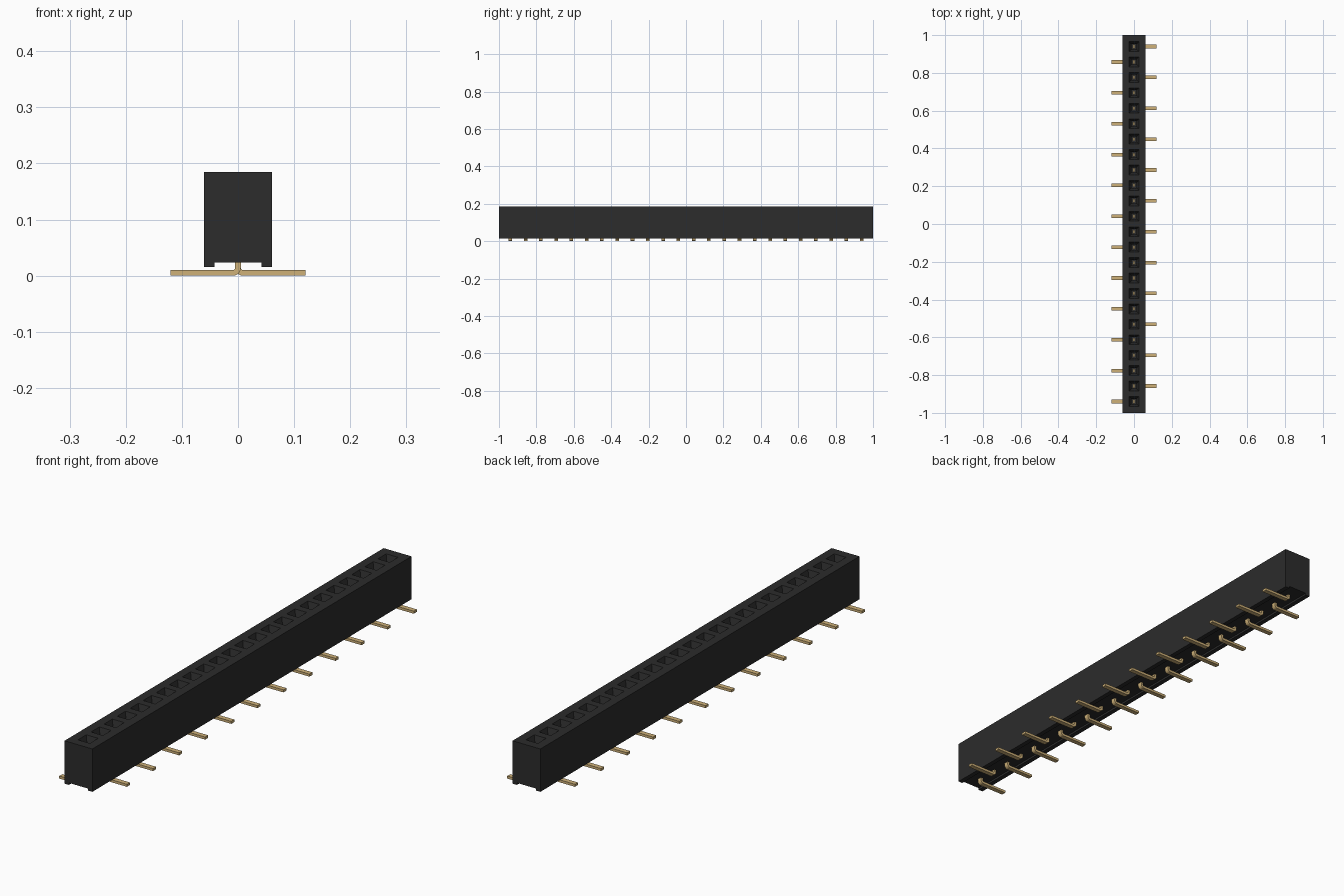
import bpy, bmesh, math

if "Cube" in bpy.data.objects:
    bpy.data.objects.remove(bpy.data.objects["Cube"], do_unlink=True)

COUNT = 24
PITCH = 0.0817
HOLE = 0.026          # half width of a socket opening
TOP, BASE, CHANNEL = 0.185, 0.015, 0.023
HALF_X, HALF_CHANNEL = 0.061, 0.042
pins_y = [(i - (COUNT - 1) / 2) * PITCH for i in range(COUNT)]


def material(name, rgb, rough):
    mat = bpy.data.materials.new(name)
    mat.use_nodes = True
    mat.diffuse_color = (*rgb, 1)
    node = mat.node_tree.nodes["Principled BSDF"]
    node.inputs["Base Color"].default_value = (*rgb, 1)
    node.inputs["Roughness"].default_value = rough
    return mat


def finish(bm, name, mat):
    bmesh.ops.recalc_face_normals(bm, faces=bm.faces)
    mesh = bpy.data.meshes.new(name)
    bm.to_mesh(mesh)
    bm.free()
    mesh.materials.append(mat)
    obj = bpy.data.objects.new(name, mesh)
    bpy.context.collection.objects.link(obj)
    return obj


def sweep(bm, profile, stations):
    """Sweep an xz profile along y; return the rows of side faces."""
    rings = [[bm.verts.new((x, y, z)) for x, z in profile] for y in stations]
    n = len(profile)
    rows = []
    for a, b in zip(rings, rings[1:]):
        rows.append([bm.faces.new((a[k], a[(k + 1) % n], b[(k + 1) % n], b[k]))
                     for k in range(n)])
    bm.faces.new(rings[0][::-1])
    bm.faces.new(rings[-1])
    return rows


def sink(bm, faces, scale, depth):
    """Extrude each face downwards on its own, narrowing it."""
    moved = bmesh.ops.extrude_discrete_faces(bm, faces=faces)["faces"]
    for f in moved:
        c = f.calc_center_median()
        for v in f.verts:
            v.co.x = c.x + (v.co.x - c.x) * scale
            v.co.y = c.y + (v.co.y - c.y) * scale
            v.co.z -= depth
    return moved


black = material("black plastic", (0.025, 0.025, 0.025), 0.6)
gold = material("gold metal", (0.62, 0.44, 0.19), 0.5)

# Housing: channelled bar with a row of funnel-shaped sockets
bm = bmesh.new()
profile = [(-HOLE, TOP), (HOLE, TOP), (HALF_X, TOP), (HALF_X, BASE),
           (HALF_CHANNEL, BASE), (HALF_CHANNEL, CHANNEL),
           (-HALF_CHANNEL, CHANNEL), (-HALF_CHANNEL, BASE),
           (-HALF_X, BASE), (-HALF_X, TOP)]
stations = [-1] + [y + d for y in pins_y for d in (-HOLE, HOLE)] + [1]
rows = sweep(bm, profile, stations)
bmesh.ops.recalc_face_normals(bm, faces=bm.faces)
mouths = [row[0] for row in rows[1::2]]
throats = sink(bm, mouths, 0.55, 0.035)
sink(bm, throats, 1, 0.08)
finish(bm, "housing", black)


# Pins: upright contact bending into a flat foot, alternating sides
def arc(cx, cz, radius, steps=5):
    return [(cx - radius * math.cos(t), cz - radius * math.sin(t))
            for t in (math.pi / 2 * k / steps for k in range(steps + 1))]


def pin_profile(side):
    half, bend, tip, head = 0.005, 0.004, 0.12, 0.11
    cx, cz = half + bend, 2 * half + bend
    outer = arc(cx, cz, bend + 2 * half)
    inner = arc(cx, cz, bend)
    points = [(-half, head)] + outer + [(tip, 0), (tip, 2 * half)]
    points += inner[::-1] + [(half, head)]
    return [(side * x, z) for x, z in points]


for side, name in ((-1, "right_pins"), (1, "left_pins")):
    bm = bmesh.new()
    for y in pins_y[(0 if side < 0 else 1)::2]:
        sweep(bm, pin_profile(side), (y - 0.0095, y + 0.0095))
    finish(bm, name, gold)
